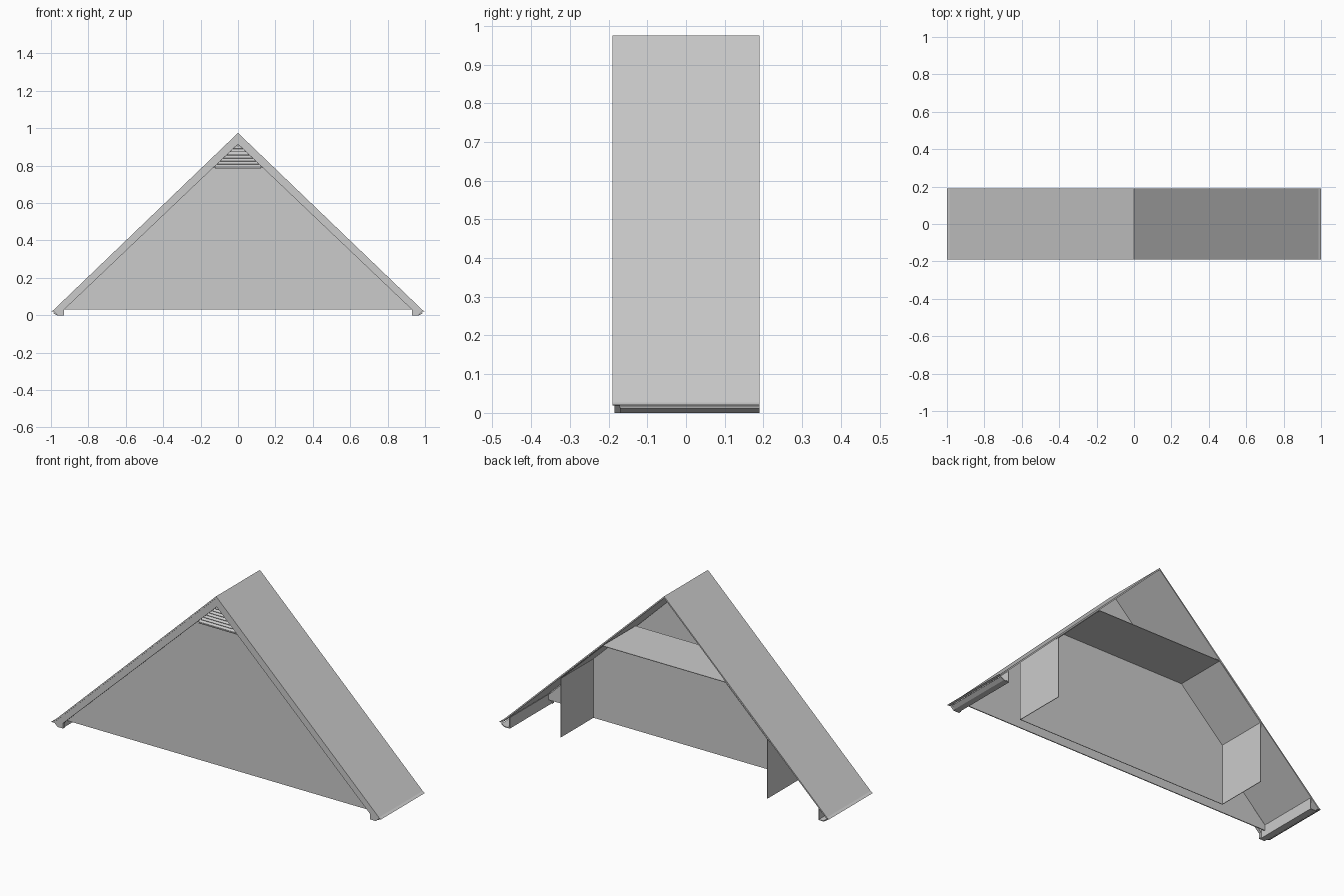
import bpy
import bmesh
from mathutils import Vector

cube = bpy.data.objects.get("Cube")
if cube:
    bpy.data.objects.remove(cube, do_unlink=True)

FRONT, BACK = -0.19, 0.19
RIDGE, PITCH = 0.975, 0.96       # ridge height, drop per unit of width
COVER = 0.01                     # roof covering, measured upright

grey = bpy.data.materials.new("plain grey")
grey.use_nodes = True
grey.diffuse_color = (0.6, 0.6, 0.6, 1)
grey.node_tree.nodes["Principled BSDF"].inputs["Base Color"].default_value = (0.6, 0.6, 0.6, 1)


def extrude_profile(name, points, y0, y1):
    """Solid from an (x, z) outline swept between two depths."""
    bm = bmesh.new()
    face = bm.faces.new([bm.verts.new((x, y0, z)) for x, z in points])
    swept = bmesh.ops.extrude_face_region(bm, geom=[face])["geom"]
    verts = [v for v in swept if isinstance(v, bmesh.types.BMVert)]
    bmesh.ops.translate(bm, verts=verts, vec=Vector((0, y1 - y0, 0)))
    bmesh.ops.recalc_face_normals(bm, faces=bm.faces)
    mesh = bpy.data.meshes.new(name)
    bm.to_mesh(mesh)
    bm.free()
    mesh.materials.append(grey)
    obj = bpy.data.objects.new(name, mesh)
    bpy.context.collection.objects.link(obj)
    return obj


def mirrored(half):
    """Close a right-hand outline with its mirror image."""
    return half + [(-x, z) for x, z in reversed(half) if x > 0]


def band(upper, lower):
    """Outline of a mirrored strip between two right-hand paths."""
    return ([(-x, z) for x, z in reversed(upper) if x > 0] + upper
            + lower[::-1] + [(-x, z) for x, z in lower if x > 0])


def roof(x, drop=0.0):
    return RIDGE - PITCH * x - drop


def half_width(z):
    """Half the width under the roof covering at a height."""
    return (RIDGE - COVER - z) / PITCH


# Roof covering with a drip edge
extrude_profile("roof_covering",
                band([(0, RIDGE), (0.987, roof(0.987)), (1, 0.02)],
                     [(0, roof(0, COVER)), (0.985, roof(0.985, COVER))]),
                FRONT, BACK)

# Rake boards with the small returns at the eaves
extrude_profile("rake_boards",
                band([(0, roof(0, COVER)), (0.985, roof(0.985, COVER)), (0.965, 0)],
                     [(0, 0.915), (0.93, 0.03), (0.93, 0)]),
                FRONT + 0.005, FRONT + 0.02)

# Gable wall below the vent
WALL_FRONT, WALL_BACK = -0.15, -0.145
VENT_BASE = 0.79
extrude_profile("gable_wall",
                mirrored([(half_width(0.03) - 0.01, 0.03), (half_width(VENT_BASE), VENT_BASE)]),
                WALL_FRONT, WALL_BACK)

# Triangular vent: sill, backing and tilted slats
extrude_profile("vent_sill",
                mirrored([(0.125, VENT_BASE - 0.005), (0.12, VENT_BASE)]),
                WALL_FRONT - 0.015, WALL_FRONT)
extrude_profile("vent_backing",
                [(-half_width(VENT_BASE), VENT_BASE), (half_width(VENT_BASE), VENT_BASE),
                 (0, RIDGE - COVER)], WALL_BACK - 0.002, WALL_BACK)
SLATS = 7
step = (0.905 - VENT_BASE) / SLATS
for i in range(SLATS):
    z = VENT_BASE + i * step
    w = (0.915 - z) / PITCH
    slat = extrude_profile(f"vent_slat_{i + 1}",
                           mirrored([(w, z), (w - 0.002, z + 0.002)]),
                           WALL_FRONT - 0.012, WALL_BACK - 0.002)
    for v in slat.data.vertices:
        if v.co.y > WALL_FRONT:
            v.co.z += step * 0.85

# Attic room lining: knee walls, sloped sides and flat ceiling
ROOM_FRONT = -0.092
KNEE, CEILING, FLOOR, SHEET = 0.628, 0.373, 0.035, 0.003
outer = [(0, roof(CEILING, 0.012)), (CEILING, roof(CEILING, 0.012)),
         (KNEE, roof(KNEE, 0.012)), (KNEE, FLOOR)]
inner = [(0, outer[0][1] - SHEET), (CEILING - SHEET / 2, outer[0][1] - SHEET),
         (KNEE - SHEET, outer[2][1] - SHEET / 2), (KNEE - SHEET, FLOOR)]
extrude_profile("room_lining", band(outer, inner), ROOM_FRONT, BACK)
extrude_profile("room_front_wall", mirrored(outer), ROOM_FRONT - SHEET, ROOM_FRONT)

# Eaves: fascia plate with a hooked gutter edge on each side
for side, label in ((1, "right"), (-1, "left")):
    gutter = [(0.988, 0.012), (0.968, 0), (0.935, 0), (0.935, 0.06),
              (0.939, 0.06), (0.939, 0.004), (0.966, 0.004), (0.984, 0.016)]
    extrude_profile(f"{label}_eave", [(side * x, z) for x, z in gutter],
                    FRONT + 0.02, BACK)
